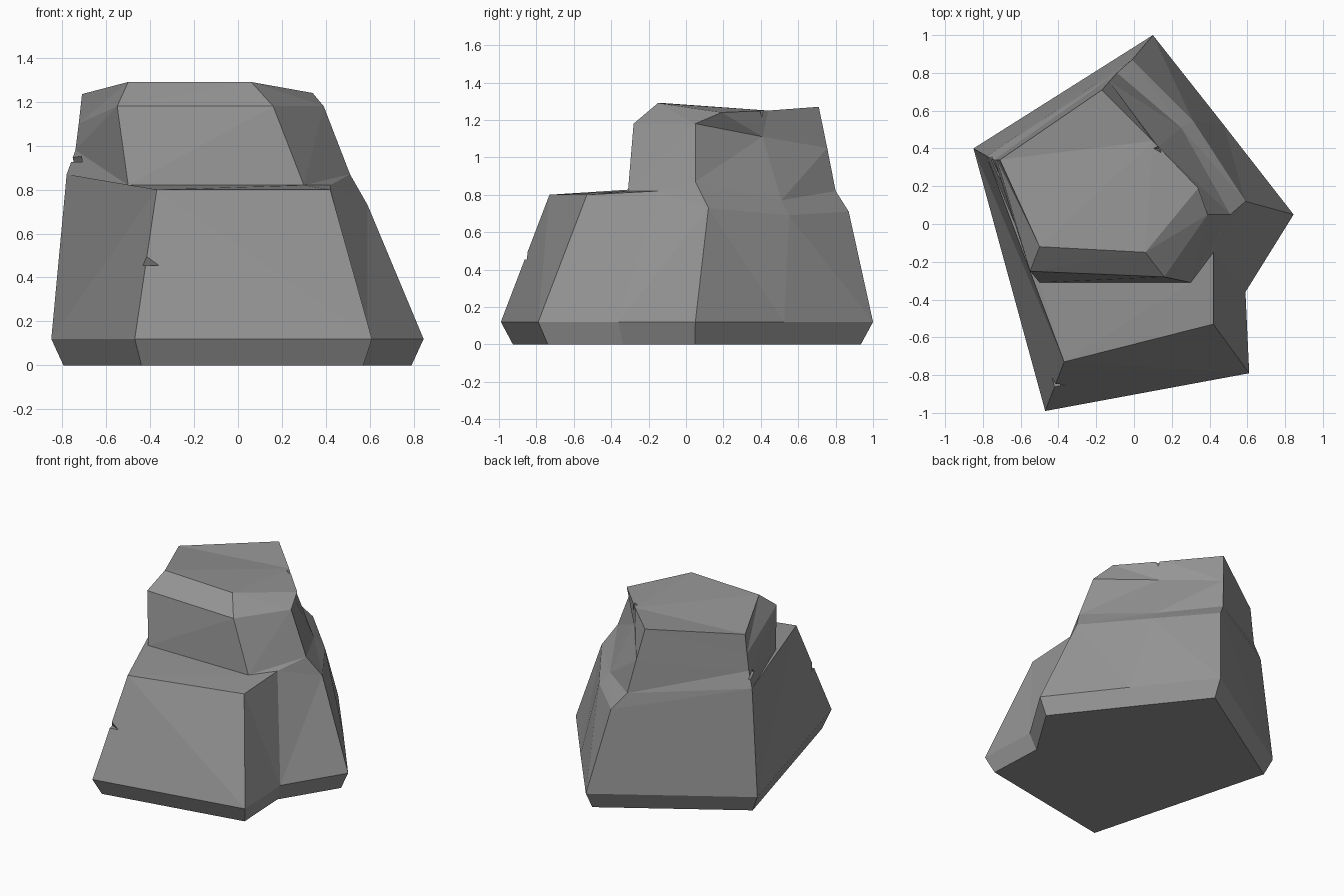
import bpy, bmesh
from mathutils import Vector, Euler

if "Cube" in bpy.data.objects:
    bpy.data.objects.remove(bpy.data.objects["Cube"])

stone = bpy.data.materials.new("grey stone")
stone.diffuse_color = (0.30, 0.30, 0.30, 1)
stone.use_nodes = True
stone.node_tree.nodes["Principled BSDF"].inputs["Base Color"].default_value = stone.diffuse_color

# Corner columns of the boulder, each running from the foot edge up to the top rim
step_l = [(-.47, -.99, .12), (-.37, -.73, .80), (-.50, -.31, .82), (-.55, -.25, 1.18), (-.50, -.12, 1.29)]
step_r = [(.61, -.79, .12), (.42, -.53, .80), (.30, -.31, .82), (.16, -.28, 1.18), (.06, -.15, 1.29)]
crease = [(.59, -.36, .12), (.42, -.15, .82)] + step_r[2:]
right = [(.845, .05, .12), (.59, .12, .73), (.51, .05, .87), (.39, .05, 1.18), (.34, .19, 1.24)]
middle = [(.475, .525, .12), (.31, .55, .69), (.25, .51, .77), (.13, .41, 1.11), (.10, .44, 1.25)]
back = [(.10, 1.0, .12), (-.01, .87, .71), (-.09, .80, .82), (-.13, .755, 1.05), (-.17, .71, 1.27)]
left = [(-.85, .40, .12), (-.78, .36, .87), (-.74, .34, .98), (-.725, .34, 1.10), (-.71, .34, 1.235)]
columns = [step_l, step_r, crease, right, middle, back, left]

bm = bmesh.new()
made = {}


def vert(p):
    if p not in made:
        made[p] = bm.verts.new(p)
    return made[p]


# Foot bevel: the lowest ring is the foot edge drawn inwards
grid = [[vert((c[0][0] * .935, c[0][1] * .935, 0.0))] + [vert(p) for p in c] for c in columns]
n = len(grid)
for i in range(n):
    a, b = grid[i], grid[(i + 1) % n]
    for k in range(5):
        loop = list(dict.fromkeys([a[k], b[k], b[k + 1], a[k + 1]]))
        if len(loop) > 2:
            bm.faces.new(loop)
bm.faces.new([c[0] for c in reversed(grid)])
bm.faces.new(list(dict.fromkeys(c[-1] for c in grid)))
bmesh.ops.triangulate(bm, faces=bm.faces[:], quad_method='SHORT_EDGE')
bmesh.ops.recalc_face_normals(bm, faces=bm.faces[:])
me = bpy.data.meshes.new("boulder")
bm.to_mesh(me)
bm.free()
me.materials.append(stone)
boulder = bpy.data.objects.new("boulder", me)
bpy.context.collection.objects.link(boulder)


# Small chips knocked out of the edges
def chip(loc, size, rot):
    b = bmesh.new()
    bmesh.ops.create_cone(b, cap_ends=True, segments=3, radius1=1, radius2=0, depth=2)
    for v in b.verts:
        v.co = Vector(loc) + Euler(rot).to_matrix() @ Vector(v.co * Vector(size))
    m = bpy.data.meshes.new("chip_cutter")
    b.to_mesh(m)
    b.free()
    m.materials.append(stone)
    o = bpy.data.objects.new("chip_cutter", m)
    bpy.context.collection.objects.link(o)
    o.hide_render = True
    return o


cutters = [chip((.13, .40, 1.25), (.05, .05, .05), (3.14, 0, .5)),
           chip((-.41, -.86, .485), (.06, .06, .03), (0, 0, .6)),
           chip((-.745, .29, .955), (.05, .13, .03), (0, 0, .25))]
for c in cutters:
    mod = boulder.modifiers.new("chip", 'BOOLEAN')
    mod.operation = 'DIFFERENCE'
    mod.solver = 'EXACT'
    mod.object = c
bpy.context.view_layer.update()
dg = bpy.context.evaluated_depsgraph_get()
result = bpy.data.meshes.new_from_object(boulder.evaluated_get(dg))
boulder.modifiers.clear()
boulder.data = result
for c in cutters:
    bpy.data.objects.remove(c)
